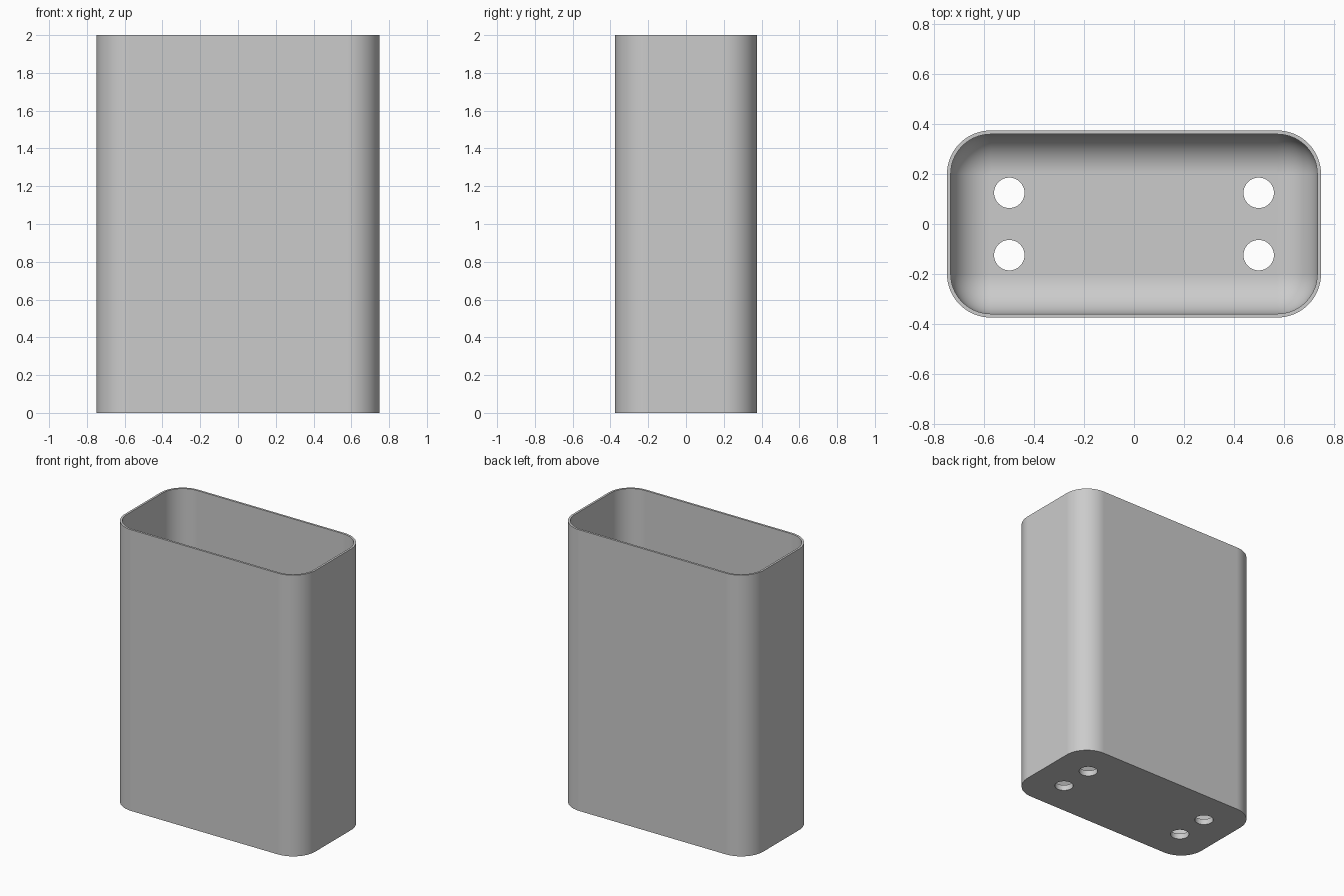
import bpy, bmesh
from math import sin, cos, pi, radians

cube = bpy.data.objects.get("Cube")
if cube:
    bpy.data.objects.remove(cube, do_unlink=True)

WIDTH, DEPTH, HEIGHT = 1.5, 0.75, 2.0
CORNER, WALL, FLOOR = 0.175, 0.015, 0.04
STEPS = 16

grey = bpy.data.materials.new("plain grey")
grey.use_nodes = True
colour = (0.6, 0.6, 0.6, 1)
grey.diffuse_color = colour
grey.node_tree.nodes["Principled BSDF"].inputs["Base Color"].default_value = colour


def ring(bm, inset, z):
    """Rounded rectangle of vertices, drawn in from the outside by inset."""
    r = CORNER - inset
    cx, cy = WIDTH / 2 - CORNER, DEPTH / 2 - CORNER
    verts = []
    for i, (sx, sy) in enumerate([(1, 1), (-1, 1), (-1, -1), (1, -1)]):
        for k in range(STEPS + 1):
            a = pi / 2 * (i + k / STEPS)
            verts.append(bm.verts.new((sx * cx + r * cos(a), sy * cy + r * sin(a), z)))
    return verts


# Open bin: outer wall, rim, inner wall, then a rounded fillet into the floor
fillet = CORNER - WALL
profile = [(0, 0), (0, HEIGHT), (WALL, HEIGHT)]
for k in range(STEPS + 1):
    a = pi / 2 * k / STEPS
    profile.append((WALL + (fillet - 0.002) * (1 - cos(a)),
                    FLOOR + fillet * (1 - sin(a))))

bm = bmesh.new()
rings = [ring(bm, inset, z) for inset, z in profile]
for low, high in zip(rings, rings[1:]):
    for i in range(len(low)):
        j = (i + 1) % len(low)
        bm.faces.new((low[i], low[j], high[j], high[i]))
bm.faces.new(rings[0][::-1])
bm.faces.new(rings[-1])
bmesh.ops.recalc_face_normals(bm, faces=bm.faces)
mesh = bpy.data.meshes.new("bin_body")
bm.to_mesh(mesh)
bm.free()
mesh.materials.append(grey)
body = bpy.data.objects.new("bin_body", mesh)
bpy.context.collection.objects.link(body)

# Four drain holes through the floor
bpy.ops.object.select_all(action="DESELECT")
cutters = []
for x in (-0.5, 0.5):
    for y in (-0.125, 0.125):
        bpy.ops.mesh.primitive_cylinder_add(vertices=48, radius=0.061, depth=0.3, location=(x, y, 0))
        cutter = bpy.context.object
        cutter.name = "drain_hole_cutter"
        cutter.hide_render = True
        cutter.data.materials.append(grey)
        cutters.append(cutter)
        cut = body.modifiers.new("drain_hole", "BOOLEAN")
        cut.operation = "DIFFERENCE"
        cut.solver = "EXACT"
        cut.object = cutter

bpy.ops.object.select_all(action="DESELECT")
body.select_set(True)
bpy.context.view_layer.objects.active = body
for name in [m.name for m in body.modifiers]:
    bpy.ops.object.modifier_apply(modifier=name)
for cutter in cutters:
    bpy.data.objects.remove(cutter, do_unlink=True)

# Smooth curved walls with crisp rim, base and hole edges
bpy.ops.object.shade_smooth_by_angle(angle=radians(30))
weighted = body.modifiers.new("even_shading", "WEIGHTED_NORMAL")
weighted.keep_sharp = True
